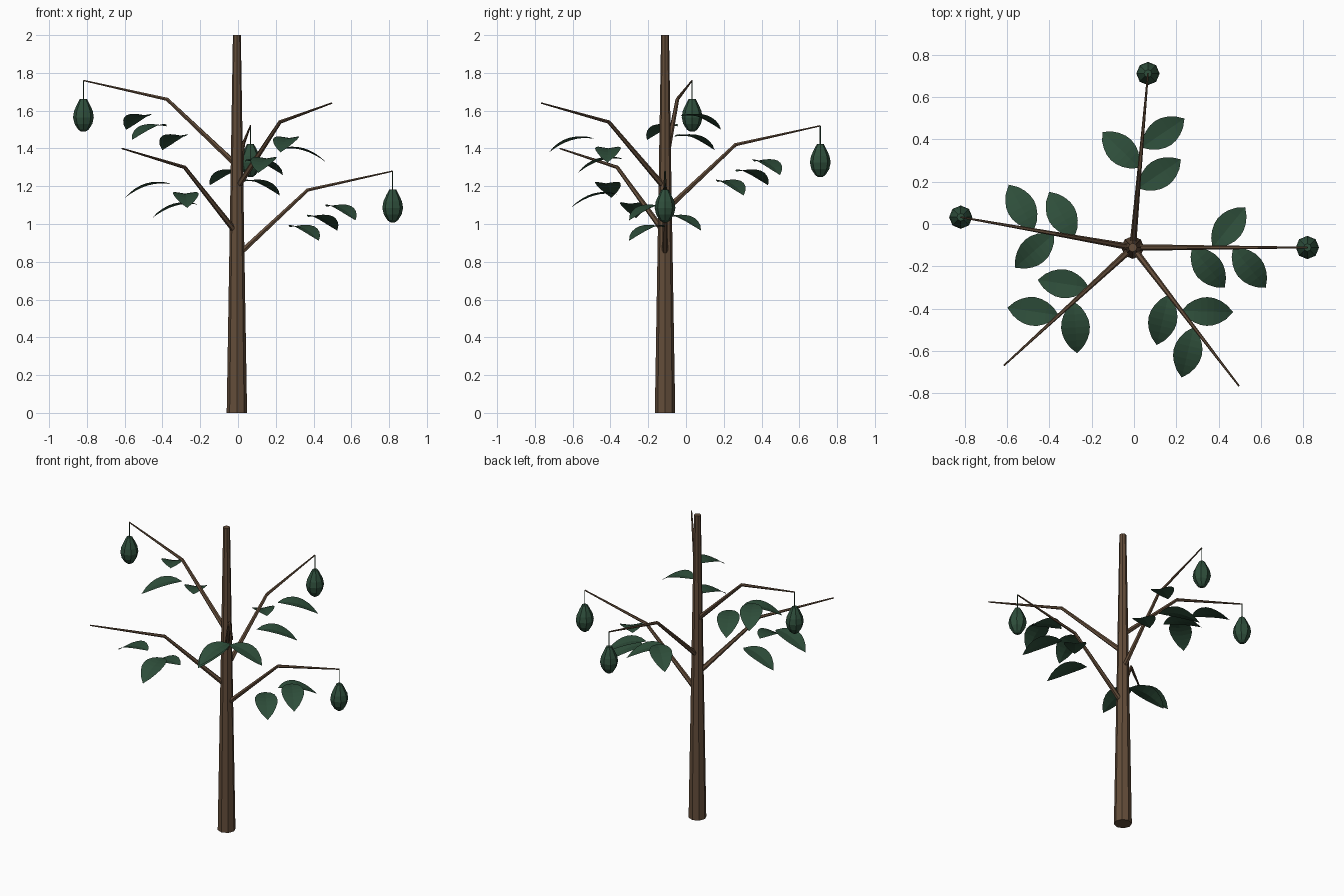
import bpy, bmesh, math
from mathutils import Vector, Matrix

if "Cube" in bpy.data.objects:
    bpy.data.objects.remove(bpy.data.objects["Cube"], do_unlink=True)


def material(name, color):
    m = bpy.data.materials.new(name)
    m.use_nodes = True
    m.diffuse_color = (*color, 1)
    bsdf = m.node_tree.nodes["Principled BSDF"]
    bsdf.inputs["Base Color"].default_value = (*color, 1)
    bsdf.inputs["Roughness"].default_value = 0.9
    return m


BARK = material("bark brown", (0.125, 0.074, 0.042))
LEAF = material("leaf green", (0.027, 0.075, 0.042))
FRUIT = material("fruit green", (0.028, 0.078, 0.045))

CENTRE = Vector((-0.006, -0.111, 0))


def finish(name, bm, mat):
    bmesh.ops.recalc_face_normals(bm, faces=bm.faces)
    mesh = bpy.data.meshes.new(name)
    bm.to_mesh(mesh)
    bm.free()
    mesh.materials.append(mat)
    obj = bpy.data.objects.new(name, mesh)
    bpy.context.collection.objects.link(obj)
    return obj


def tube(name, path, radii, sides, mat):
    """Loft rings of the given radii along a path and cap the ends."""
    bm = bmesh.new()
    rings = []
    for i, (p, r) in enumerate(zip(path, radii)):
        along = path[min(i + 1, len(path) - 1)] - path[max(i - 1, 0)]
        turn = along.to_track_quat('Z', 'Y')
        angles = [math.tau * k / sides for k in range(sides)]
        rings.append([bm.verts.new(p + turn @ Vector((r * math.cos(a), r * math.sin(a), 0)))
                      for a in angles])
    for low, high in zip(rings, rings[1:]):
        for k in range(sides):
            n = (k + 1) % sides
            bm.faces.new((low[k], low[n], high[n], high[k]))
    bm.faces.new(rings[0])
    bm.faces.new(rings[-1])
    return finish(name, bm, mat)


def leaf(name, base, angle, length=0.245, half_width=0.068, steps=8):
    """Arched leaf blade with a shallow fold along the middle."""
    bm = bmesh.new()
    rows = []
    for i in range(steps + 1):
        t = i / steps
        w = max(math.sin(math.pi * t), 0) ** 0.75
        z = 0.045 * t - 0.117 * t * t
        mid = bm.verts.new((length * t, 0, z))
        if 0 < i < steps:
            sides = [bm.verts.new((length * t, s * w * half_width, z + 0.011 * w)) for s in (-1, 1)]
        else:
            sides = [mid, mid]
        rows.append((sides[0], mid, sides[1]))
    for a, b in zip(rows, rows[1:]):
        for k in (0, 1):
            loop = list(dict.fromkeys((a[k], b[k], b[k + 1], a[k + 1])))
            bm.faces.new(loop)
    bmesh.ops.transform(bm, verts=bm.verts,
                        matrix=Matrix.Translation(base) @ Matrix.Rotation(angle, 4, 'Z'))
    obj = finish(name, bm, LEAF)
    # Keep the upper side facing up
    if sum(p.normal.z for p in obj.data.polygons) < 0:
        obj.data.flip_normals()


def fruit(name, tip):
    """Pear-shaped fruit hanging on a thin stalk."""
    profile = [(0.178, 0.018), (0.15, 0.033), (0.115, 0.049), (0.08, 0.055),
               (0.045, 0.047), (0.015, 0.028), (0.004, 0.012)]
    bottom = tip - Vector((0, 0, 0.275))
    tube(name, [bottom + Vector((0, 0, z)) for z, r in profile],
         [r for z, r in profile], 8, FRUIT)
    tube(name + "_stalk", [tip, tip - Vector((0, 0, 0.1))], [0.003, 0.003], 5, FRUIT)


# Trunk
tube("trunk", [CENTRE, CENTRE + Vector((0, 0, 2))], [0.054, 0.021], 8, BARK)

# Branches spiral up the trunk, each with three leaves; every other one bears fruit
for i in range(5):
    angle = math.radians(-137.5 * i)
    out = Vector((math.cos(angle), math.sin(angle), 0))
    root = CENTRE + Vector((0, 0, 0.83 + 0.12 * i))
    knee = root + out * 0.375 + Vector((0, 0, 0.35))
    tip = root + out * 0.825 + Vector((0, 0, 0.45))
    tube(f"branch_{i + 1}", [root, knee, tip], [0.016, 0.010, 0.004], 6, BARK)
    for j in range(3):
        side = 1 if j == 1 else -1
        base = root + out * (0.28 + 0.097 * j) + Vector((0, 0, 0.153 + 0.054 * j))
        leaf(f"leaf_{i + 1}_{j + 1}", base, angle + side * math.radians(51))
    if i % 2 == 0:
        fruit(f"fruit_{i + 1}", tip)
